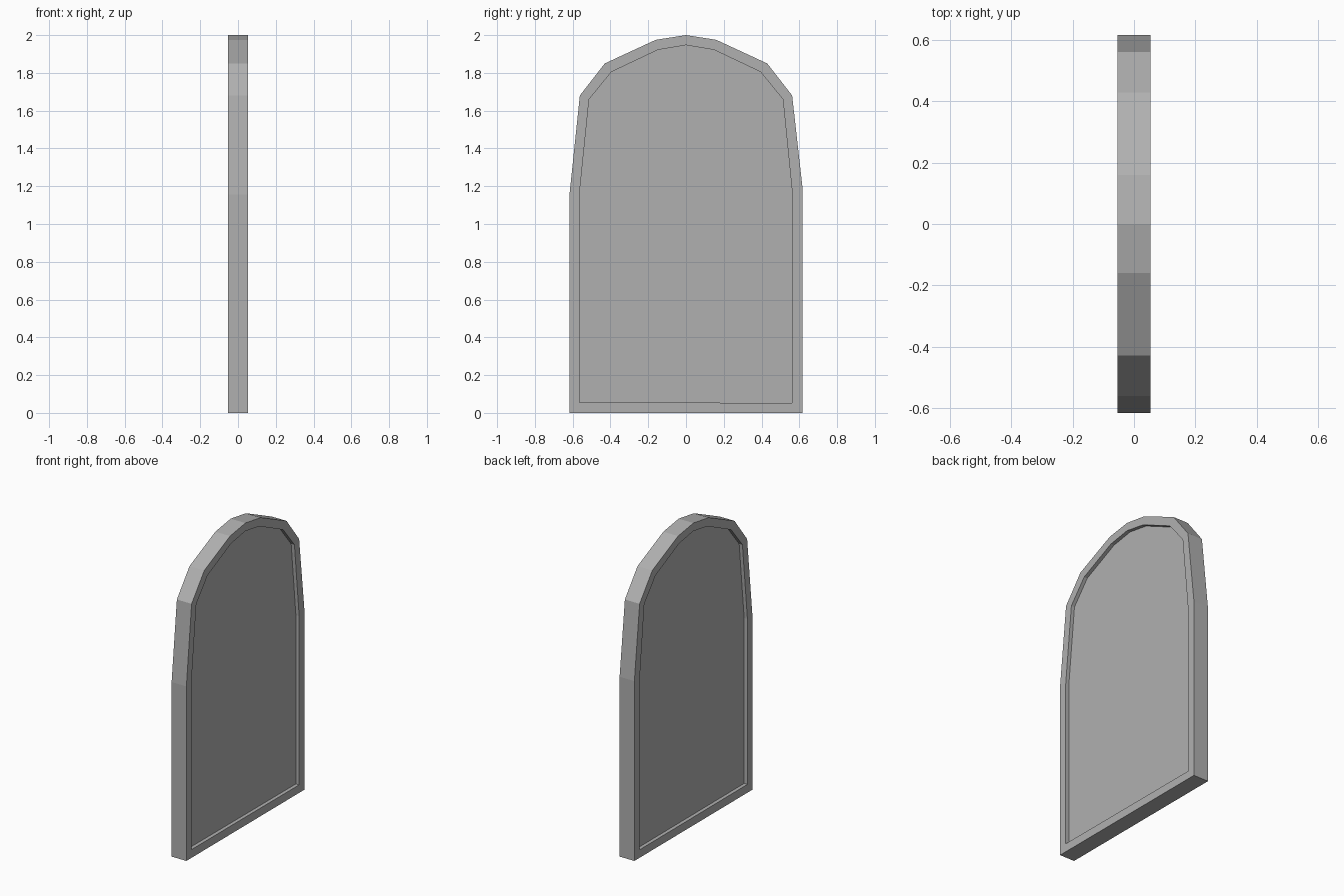
import bpy, bmesh

if "Cube" in bpy.data.objects:
    bpy.data.objects.remove(bpy.data.objects["Cube"])

# Arched outline in (y, z), counter-clockwise from the lower left
outer = [(-0.617, 0), (0.617, 0), (0.617, 1.19), (0.562, 1.68), (0.43, 1.85), (0.16, 1.975),
         (0, 2.0), (-0.16, 1.975), (-0.43, 1.85), (-0.562, 1.68), (-0.617, 1.155)]
# Matching inner edge of the rim
inner = [(-0.565, 0.055), (0.562, 0.053), (0.562, 1.17), (0.513, 1.66), (0.395, 1.805), (0.148, 1.922),
         (0, 1.947), (-0.148, 1.922), (-0.395, 1.805), (-0.513, 1.66), (-0.565, 1.15)]
HALF = 0.054     # half thickness of the rim
RECESS = 0.03    # half thickness of the sunken panel

bm = bmesh.new()


def ring(profile, x):
    return [bm.verts.new((x, y, z)) for y, z in profile]


# Rings run from the sunken panel on one side, around the rim, to the other side
rings = [ring(inner, RECESS), ring(inner, HALF), ring(outer, HALF),
         ring(outer, -HALF), ring(inner, -HALF), ring(inner, -RECESS)]
n = len(outer)
for a, b in zip(rings, rings[1:]):
    for i in range(n):
        j = (i + 1) % n
        bm.faces.new((a[i], a[j], b[j], b[i]))

# Sunken panels on both sides
bm.faces.new(rings[0])
bm.faces.new(rings[-1])
bmesh.ops.recalc_face_normals(bm, faces=bm.faces)

mesh = bpy.data.meshes.new("arched_panel")
bm.to_mesh(mesh)
bm.free()

# Darker grey
grey = bpy.data.materials.new("dark_grey")
grey.diffuse_color = (0.436, 0.436, 0.436, 1)
grey.use_nodes = True
grey.node_tree.nodes["Principled BSDF"].inputs["Base Color"].default_value = grey.diffuse_color
mesh.materials.append(grey)
bpy.context.collection.objects.link(bpy.data.objects.new("arched_panel", mesh))
